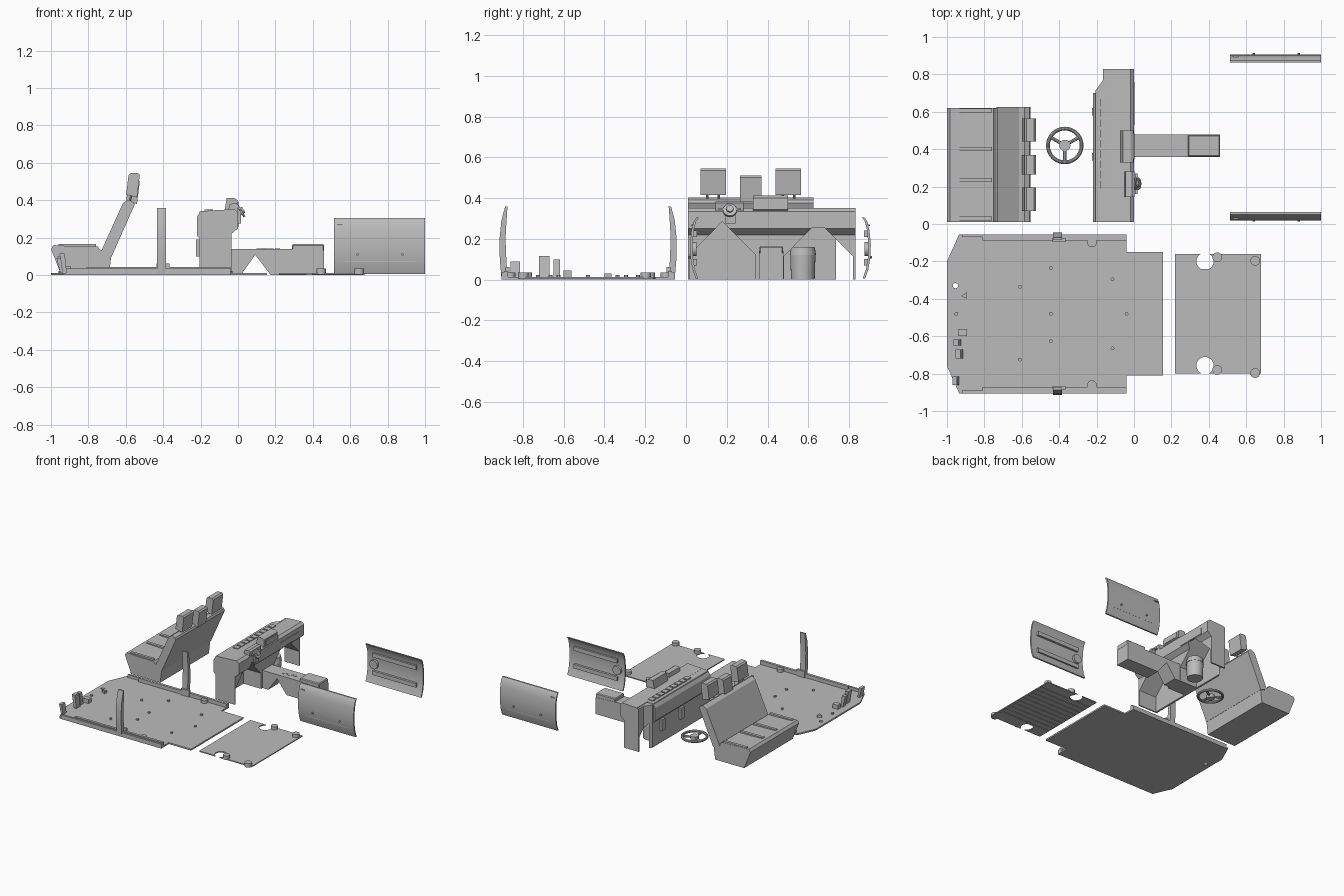
import bpy, bmesh, math
from mathutils import Matrix, Vector

if "Cube" in bpy.data.objects:
    bpy.data.objects.remove(bpy.data.objects["Cube"])

grey = bpy.data.materials.new("plain_grey")
grey.diffuse_color = (0.5, 0.5, 0.5, 1)
grey.use_nodes = True
grey.node_tree.nodes["Principled BSDF"].inputs["Base Color"].default_value = grey.diffuse_color


def add(name, bm):
    bmesh.ops.recalc_face_normals(bm, faces=bm.faces[:])
    me = bpy.data.meshes.new(name)
    bm.to_mesh(me)
    bm.free()
    me.materials.append(grey)
    ob = bpy.data.objects.new(name, me)
    bpy.context.collection.objects.link(ob)
    return ob


def prism(name, pts, axis, a, b, bevel=0):
    """Extrude a 2D profile along an axis (X: y,z  Y: x,z  Z: x,y)."""
    put = {"X": lambda p, d: (d, p[0], p[1]),
           "Y": lambda p, d: (p[0], d, p[1]),
           "Z": lambda p, d: (p[0], p[1], d)}[axis]
    bm = bmesh.new()
    lo = [bm.verts.new(put(p, a)) for p in pts]
    hi = [bm.verts.new(put(p, b)) for p in pts]
    n = len(pts)
    bm.faces.new(lo)
    bm.faces.new(hi)
    for i in range(n):
        bm.faces.new((lo[i], lo[(i + 1) % n], hi[(i + 1) % n], hi[i]))
    if bevel:
        bmesh.ops.recalc_face_normals(bm, faces=bm.faces[:])
        bmesh.ops.bevel(bm, geom=bm.edges[:], offset=bevel, segments=1, affect='EDGES')
    return add(name, bm)


def box(name, x0, x1, y0, y1, z0, z1, bevel=0):
    return prism(name, [(x0, y0), (x1, y0), (x1, y1), (x0, y1)], "Z", z0, z1, bevel)


def rod(name, p, q, r, r2=None, n=20):
    p, q = Vector(p), Vector(q)
    bm = bmesh.new()
    m = Matrix.Translation((p + q) / 2) @ (q - p).to_track_quat('Z', 'Y').to_matrix().to_4x4()
    bmesh.ops.create_cone(bm, cap_ends=True, segments=n, radius1=r, radius2=r2 or r,
                          depth=(q - p).length, matrix=m)
    return add(name, bm)


def cut(ob, cutters):
    for c in cutters:
        mod = ob.modifiers.new("cut", 'BOOLEAN')
        mod.operation, mod.solver, mod.object = 'DIFFERENCE', 'EXACT', c
    dg = bpy.context.evaluated_depsgraph_get()
    me = bpy.data.meshes.new_from_object(ob.evaluated_get(dg))
    ob.modifiers.clear()
    ob.data = me


def drop(cutters):
    for c in cutters:
        bpy.data.objects.remove(c)


# Floor pan with one drain hole
floor = prism("floor_pan", [(-1, -.2), (-.935, -.055), (-.04, -.055), (-.04, -.15), (.155, -.15),
              (.155, -.81), (-.04, -.81), (-.04, -.905), (-.935, -.905), (-1, -.76)], "Z", 0, .012)
hole = [rod("hole", (-.955, -.33, -.1), (-.955, -.33, .1), .014)]
cut(floor, hole)
drop(hole)
for x, y in [(-.61, -.335), (-.445, -.235), (-.115, -.295), (-.95, -.48), (-.445, -.48),
             (-.04, -.48), (-.445, -.625), (-.61, -.725), (-.115, -.665)]:
    rod("floor_bolt", (x, y, .01), (x, y, .022), .01, n=12)

# Sills, door pillars and mounts, mirrored across the floor
for s in (1, -1):
    Y = lambda d: -.48 + s * d
    box("outer_sill", -.92, -.04, *sorted((Y(.41), Y(.425))), .01, .034)
    box("inner_sill", -.81, -.04, *sorted((Y(.392), Y(.412))), .01, .042)
    prism("door_pillar", [(Y(d), z) for d, z in [(.395, .01), (.425, .01), (.433, .1), (.434, .2),
          (.425, .29), (.407, .358), (.395, .358), (.4, .29), (.405, .2), (.4, .08)]],
          "X", -.432, -.386)
    box("pillar_foot", -.436, -.365, *sorted((Y(.385), Y(.405))), .01, .062)
    rod("floor_mount", (-.225, Y(.382), .01), (-.225, Y(.382), .034), .026)

# Pedals and small brackets
for x0, x1, y0, y1, h in [(-.97, -.935, -.86, -.815, .09), (-.955, -.915, -.72, -.67, .115),
                          (-.965, -.925, -.65, -.617, .1)]:
    prism("pedal", [(x0 + .02, .01), (x1, .01), (x1 - .012, h), (x0, h)], "Y", y0, y1)
box("bracket", -.94, -.892, -.6, -.562, .01, .045)
prism("small_wedge", [(-.925, -.385), (-.893, -.365), (-.893, -.4)], "Z", .01, .03)

# Rear floor panel with round notches, mounts and underside ribs
rear = box("rear_panel", .22, .68, -.8, -.16, .004, .012)
notches = [rod("notch", (.38, y, -.1), (.38, y, .1), .046, n=32) for y in (-.2, -.757)]
cut(rear, notches)
drop(notches)
for i in range(10):
    y = -.7 + i * .05
    box("panel_rib", .23, .67, y - .01, y + .01, 0, .005)
for x, y in [(.445, -.178), (.648, -.197), (.445, -.78), (.648, -.797)]:
    rod("panel_mount", (x, y, .004), (x, y, .036), .026)

# Bench seat
prism("seat_base", [(-.945, 0), (-.69, 0), (-.675, .12), (-.735, .135), (-.75, .152), (-.9, .155),
      (-.985, .16), (-1, .14)], "Y", .01, .62)
prism("seat_back", [(-.735, .12), (-.675, .1), (-.553, .375), (-.56, .39), (-.585, .403), (-.615, .385)],
      "Y", .01, .625)
for y in (.03, .235, .4, .607):
    box("cushion_ridge", -.96, -.76, y - .011, y + .011, .14, .165)
for y0, y1, d in [(.07, .195, 0), (.265, .37, -.035), (.44, .565, 0)]:
    prism("headrest", [(-.598, .43 + d), (-.54, .415 + d), (-.525, .535 + d), (-.535, .545 + d),
          (-.575, .545 + d), (-.585, .535 + d)], "Y", y0, y1)
    for y in (y0 + .035, y1 - .035):
        rod("headrest_post", (-.585, y, .38), (-.562, y, .45 + d), .006, n=8)

# Steering wheel lying flat
bpy.ops.mesh.primitive_torus_add(major_segments=40, minor_segments=10, major_radius=.09,
                                 minor_radius=.01, location=(-.37, .42, .022))
rim = bpy.context.object
rim.name = "steering_rim"
rim.data.materials.append(grey)
rod("steering_hub", (-.37, .42, 0), (-.37, .42, .03), .03)
for a in (-90, 30, 150):
    c, s = math.cos(math.radians(a)), math.sin(math.radians(a))
    rod("steering_spoke", (-.37 + .02 * c, .42 + .02 * s, .018),
        (-.37 + .09 * c, .42 + .09 * s, .022), .009, n=8)

# Dashboard body and fascia with two tent-shaped footwells
body = prism("dashboard_body", [(-.205, .01), (-.035, .01), (-.035, .83), (-.165, .83), (-.165, .77),
             (-.205, .715)], "Z", 0, .34)
fascia = prism("dashboard_fascia", [(-.15, .22), (-.035, .22), (0, .25), (0, .335), (-.02, .352),
               (-.15, .345)], "Y", .01, .83)
cowl = prism("dashboard_cowl", [(-.2, .19), (-.22, .21), (-.22, .31), (-.2, .342), (-.14, .345),
             (-.14, .3), (-.19, .3)], "Y", .01, .7)
wells = [prism("well", [(a, -.1), (b, -.1), (b, z), (m, .285), (a, z)], "X", -.19, .1)
         for a, m, b, z in [(.02, .178, .34, .123), (.48, .648, .818, .115)]]
for ob in (body, fascia):
    cut(ob, wells)
drop(wells)
for i in range(9):
    y = .21 + i * .0548
    box("top_vent", -.178, -.134, y - .021, y + .021, .335, .351)
box("glovebox_lid", -.01, .004, .53, .76, .257, .303)
prism("centre_display", [(-.075, .33), (-.02, .33), (0, .345), (-.002, .4), (-.02, .412), (-.06, .412)],
      "Y", .328, .5)
box("display_screen", -.01, .004, .345, .485, .352, .39)
prism("gauge_pod", [(-.055, .33), (-.005, .33), (.004, .375), (-.01, .384), (-.045, .38)], "Y", .145, .282)
rod("steering_column", (-.04, .215, .31), (.03, .215, .35), .018, n=12)
rod("column_end", (.012, .215, .337), (.022, .215, .343), .034, n=16)
box("column_stalk", .005, .018, .16, .27, .342, .352)
box("column_cover", -.03, .015, .192, .242, .275, .34)
for y in (.6, .36):
    box("firewall_vent", -.224, -.2, y - .02, y + .02, .1, .19)

# Round housing under the dashboard
rod("heater_drum", (-.095, .573, 0), (-.095, .573, .125), .058, .062, n=28)
rod("heater_cap", (-.095, .573, .12), (-.095, .573, .16), .065, .058, n=28)

# Centre console with triangular notch and armrest box
prism("centre_console", [(-.04, 0), (.015, 0), (.092, .108), (.175, 0), (.46, 0), (.46, .13), (.3, .14),
      (-.04, .14)], "Y", .358, .478)
box("armrest_box", .288, .461, .36, .476, .12, .165, .006)
for x, r in [(.123, .023), (.168, .023), (.212, .013)]:
    rod("cup_ring", (x, .417, .13), (x, .417, .143), r)

# Curved door skins, mirrored, with inner trims and outer studs
for s in (1, -1):
    Y = lambda d: .463 + s * d
    outer = [(.415, .005), (.431, .05), (.441, .11), (.443, .17), (.437, .24), (.426, .285), (.412, .305)]
    inner = [(d - .012, z) for d, z in reversed(outer)]
    prism("door_skin", [(Y(d), z) for d, z in outer + inner], "X", .513, 1)
    for z in (.085, .225):
        box("door_inner_bar", .57, .95, *sorted((Y(.41), Y(.435))), z - .016, z + .016)
    rod("door_speaker", (.575, Y(.412), .15), (.575, Y(.435), .15), .035)
    for x in (.64, .88):
        rod("door_stud", (x, Y(.435), .11), (x, Y(.45), .11), .007, n=10)
    box("door_handle", .53, .56, *sorted((Y(.425), Y(.438))), .262, .27)

# Smooth rounded surfaces, sharp corners kept
for ob in bpy.context.scene.objects:
    ob.select_set(True)
bpy.context.view_layer.objects.active = rim
bpy.ops.object.shade_smooth_by_angle(angle=math.radians(30))
